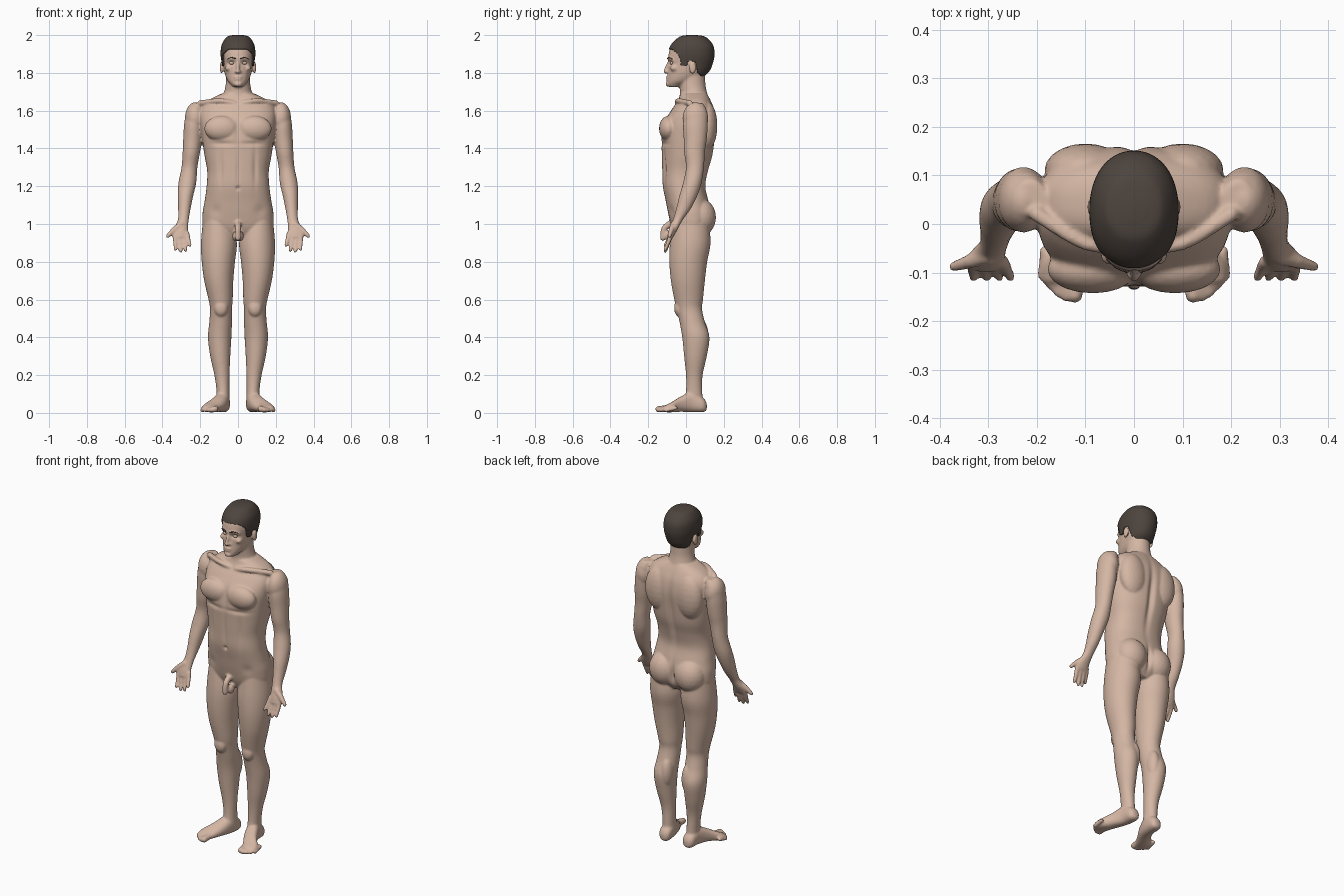
import bpy, bmesh, math
from mathutils import Vector, Matrix


def material(name, col):
    m = bpy.data.materials.new(name)
    m.diffuse_color = (*col, 1)
    return m


SKIN = material("skin", (0.66, 0.47, 0.37))
DARK = material("hair_dark", (0.075, 0.058, 0.048))


def spline(rows, steps):
    """Catmull-Rom through rows of numbers."""
    out = []
    for i in range(len(rows) - 1):
        p = [rows[max(0, min(len(rows) - 1, i + k))] for k in (-1, 0, 1, 2)]
        for s in range(steps):
            t = s / steps
            out.append([0.5 * (2 * b + (c - a) * t + (2 * a - 5 * b + 4 * c - d) * t * t
                               + (3 * b - a - 3 * c + d) * t ** 3) for a, b, c, d in zip(*p)])
    return out + [list(rows[-1])]


def loft(bm, rows, sign=1, n=2.0, axis="z", steps=5, segs=48):
    """Rows: station, centre x, half width, low edge, high edge (y edges, or z edges for axis y)."""
    rings = []
    for st, cx, rx, lo, hi in spline(rows, steps):
        ring = []
        for k in range(segs):
            a = 2 * math.pi * k / segs
            c, s = math.cos(a), math.sin(a)
            u = sign * (cx + rx * math.copysign(abs(c) ** (2 / n), c))
            v = (lo + hi) / 2 + (hi - lo) / 2 * math.copysign(abs(s) ** (2 / n), s)
            ring.append(bm.verts.new((u, v, st) if axis == "z" else (u, st, v)))
        rings.append(ring)
    faces = [bm.faces.new((p[k], p[(k + 1) % segs], q[(k + 1) % segs], q[k]))
             for p, q in zip(rings, rings[1:]) for k in range(segs)]
    faces += [bm.faces.new(rings[0]), bm.faces.new(rings[-1])]
    bmesh.ops.recalc_face_normals(bm, faces=faces)


def blob(bm, c, r, sign=1):
    m = Matrix.Translation((sign * c[0], c[1], c[2])) @ Matrix.Diagonal((*r, 1))
    bmesh.ops.create_icosphere(bm, subdivisions=3, radius=1, matrix=m)


def beads(bm, pts, r0, r1, sign=1, n=8):
    """Round tapering limb made of overlapping balls along a polyline."""
    path = spline(pts, n)
    for i, p in enumerate(path):
        r = r0 + (r1 - r0) * i / (len(path) - 1)
        blob(bm, p, (r, r, r), sign)


def finish(bm, name, mat):
    me = bpy.data.meshes.new(name)
    bm.to_mesh(me)
    bm.free()
    ob = bpy.data.objects.new(name, me)
    bpy.context.collection.objects.link(ob)
    me.materials.append(mat)
    me.shade_smooth()
    return ob


def apply_modifiers(ob):
    dg = bpy.context.evaluated_depsgraph_get()
    me = bpy.data.meshes.new_from_object(ob.evaluated_get(dg))
    ob.modifiers.clear()
    ob.data = me
    me.shade_smooth()


TORSO = [(.93, 0, .11, -.05, .09), (.98, 0, .18, -.075, .125), (1.05, 0, .188, -.093, .135),
         (1.12, 0, .177, -.107, .12), (1.2, 0, .166, -.123, .103), (1.28, 0, .163, -.126, .117),
         (1.36, 0, .177, -.128, .14), (1.45, 0, .19, -.13, .153), (1.53, 0, .2, -.12, .16),
         (1.6, 0, .2, -.08, .152), (1.65, 0, .165, -.045, .133), (1.69, 0, .088, -.03, .112)]
NECK = [(1.62, 0, .09, -.05, .13), (1.69, 0, .075, -.032, .113), (1.74, 0, .065, -.035, .103),
        (1.82, 0, .062, -.035, .1)]
LEG = [(1.02, .105, .08, -.07, .12), (.9, .101, .095, -.085, .13), (.8, .104, .088, -.088, .112),
       (.7, .102, .077, -.08, .1), (.6, .092, .064, -.062, .09), (.55, .09, .058, -.05, .085),
       (.48, .092, .06, -.034, .1), (.4, .097, .062, -.02, .124), (.3, .094, .053, -.01, .11),
       (.2, .085, .04, 0, .088), (.12, .08, .034, 0, .086), (.05, .078, .034, -.01, .09)]
FOOT = [(.11, .077, .015, .015, .05), (.09, .078, .034, .004, .08), (.03, .083, .038, .004, .11),
        (-.03, .105, .043, .006, .085), (-.08, .138, .049, .003, .055), (-.12, .148, .042, .004, .036)]
ARM = [(1.64, .212, .03, .02, .09), (1.6, .225, .047, 0, .11), (1.53, .235, .05, -.015, .115),
       (1.45, .24, .05, -.012, .11), (1.38, .247, .046, -.01, .1), (1.3, .257, .042, 0, .095),
       (1.22, .268, .047, -.015, .083), (1.15, .278, .041, -.035, .06), (1.08, .284, .033, -.052, .025),
       (1.02, .29, .029, -.07, -.018), (.97, .303, .038, -.09, -.045), (.93, .304, .042, -.1, -.068)]
HEAD = [(1.725, 0, .025, -.088, -.04), (1.737, 0, .036, -.1, -.01), (1.76, 0, .056, -.1, .05),
        (1.8, 0, .071, -.096, .108), (1.85, 0, .078, -.093, .133), (1.9, 0, .084, -.092, .142),
        (1.95, 0, .078, -.073, .133), (1.983, 0, .052, -.03, .095), (1.993, 0, .02, .01, .05)]

# body: overlapping lofts and muscle volumes, fused afterwards
bm = bmesh.new()
loft(bm, TORSO, n=2.4)
loft(bm, NECK)
loft(bm, HEAD, n=2.2)
beads(bm, [(0, -.092, 1.855), (0, -.103, 1.83), (0, -.11, 1.806)], .007, .01)   # nose
blob(bm, (0, -.095, 1.74), (.022, .014, .013))                                   # chin
blob(bm, (0, -.099, 1.777), (.023, .008, .005))                                  # upper lip
blob(bm, (0, -.099, 1.767), (.019, .008, .005))                                  # lower lip
for s in (1, -1):
    loft(bm, LEG, s)
    loft(bm, FOOT, s, n=2.4, axis="y")
    loft(bm, ARM, s)
    blob(bm, (.085, -.093, 1.505), (.094, .05, .068), s)      # chest
    blob(bm, (.1, .11, 1.52), (.085, .056, .13), s)           # shoulder blade
    blob(bm, (.228, .05, 1.56), (.053, .068, .085), s)        # shoulder
    blob(bm, (.085, .075, 1.035), (.09, .084, .1), s)         # buttock
    blob(bm, (.09, -.038, .555), (.036, .025, .045), s)       # kneecap
    blob(bm, (.07, .075, .41), (.036, .044, .09), s)          # calf
    blob(bm, (.088, .035, 1.828), (.008, .02, .034), s)       # ear
    blob(bm, (.01, -.1, 1.806), (.009, .01, .007), s)         # nostril
    beads(bm, [(.012, -.09, 1.873), (.035, -.084, 1.877), (.055, -.068, 1.868)], .009, .007, s)  # brow
    blob(bm, (.05, -.062, 1.825), (.02, .022, .016), s)       # cheekbone
    blob(bm, (.079, .04, .085), (.037, .022, .02), s)         # ankle bone
    beads(bm, [(.02, -.045, 1.64), (.1, -.04, 1.652), (.2, .02, 1.64)], .013, .016, s)           # collarbone
    for i in range(5):                                        # toes
        r = (.017, .013, .012, .011, .011)[i]
        x, y = .122 + .0165 * i, (-.146, -.148, -.14, -.125, -.105)[i]
        beads(bm, [(x - .004, y + .05, .026), (x, y, r + .003)], r, r, s)
    for x0, x1, zt in ((.27, .254, .887), (.292, .277, .86), (.313, .303, .856), (.334, .331, .866)):
        beads(bm, [(x0, -.078, .95), ((x0 + x1) / 2, -.093, (zt + .945) / 2), (x1, -.11, zt)], .0135, .0095, s)
    beads(bm, [(.302, -.065, .995), (.338, -.077, .97), (.372, -.088, .936)], .019, .0105, s)    # thumb
    blob(bm, (.012, -.085, .935), (.018, .025, .028), s)
beads(bm, [(0, -.085, 1.0), (0, -.115, .975), (0, -.122, .925)], .018, .015)
body = finish(bm, "body", SKIN)
rm = body.modifiers.new("fuse", "REMESH")
rm.mode = "VOXEL"
rm.voxel_size = .0058
sm = body.modifiers.new("soften", "SMOOTH")
sm.factor = .5
sm.iterations = 5
apply_modifiers(body)

# surface modelling: x, y, z of centre, spread on each axis, push along y
DENTS = [(.033, -.09, 1.852, .016, .03, .011, .012),      # eye sockets
         (0, .15, 1.4, .018, .07, .17, -.016),            # spine
         (0, .15, 1.03, .012, .06, .06, -.02),            # cleft
         (0, -.14, 1.5, .014, .06, .07, .008),            # breastbone
         (0, -.13, 1.28, .01, .05, .1, .005),             # belly midline
         (0, -.12, 1.19, .009, .04, .01, .01),            # navel
         (.085, -.13, 1.425, .07, .05, .012, .007),       # under chest
         (.09, -.12, 1.3, .012, .05, .1, .006),           # belly sides
         (0, -.1, 1.772, .02, .02, .0025, .004),          # mouth
         (.12, -.09, 1.07, .03, .05, .03, .006)]          # groin
for v in body.data.vertices:
    for x, y, z, sx, sy, sz, d in DENTS:
        e = ((abs(v.co.x) - x) / sx) ** 2 + ((v.co.y - y) / sy) ** 2 + ((v.co.z - z) / sz) ** 2
        if e < 9:
            v.co.y += d * math.exp(-e)

# hair: swollen head shell trimmed along the hairline
HAIRLINE = [(-.2, 1.925), (-.075, 1.925), (-.04, 1.9), (-.025, 1.84), (0, 1.835), (.015, 1.865),
            (.05, 1.86), (.065, 1.8), (.09, 1.772), (.3, 1.765)]


def hairline(y):
    for (a, za), (b, zb) in zip(HAIRLINE, HAIRLINE[1:]):
        if a <= y <= b:
            return za + (zb - za) * (y - a) / (b - a)
    return 1.9


bm = bmesh.new()
loft(bm, [(z + .007 * (z > 1.95), 0, rx + .008, lo - .006, hi + .009) for z, _, rx, lo, hi in HEAD],
     n=2.15, steps=14, segs=128)
bmesh.ops.delete(bm, geom=[f for f in bm.faces
                           if f.calc_center_median().z < hairline(f.calc_center_median().y)], context="FACES")
hair = finish(bm, "hair", DARK)
so = hair.modifiers.new("thickness", "SOLIDIFY")
so.thickness = .008
so.offset = -1
apply_modifiers(hair)

# eyes and eyebrows
bm = bmesh.new()
brow = bmesh.new()
for s in (1, -1):
    blob(bm, (.033, -.072, 1.852), (.014, .013, .009), s)
    beads(brow, [(.014, -.097, 1.876), (.035, -.09, 1.881), (.055, -.073, 1.873)], .0035, .0025, s, 6)
finish(bm, "eyes", SKIN)
finish(brow, "eyebrows", DARK)
